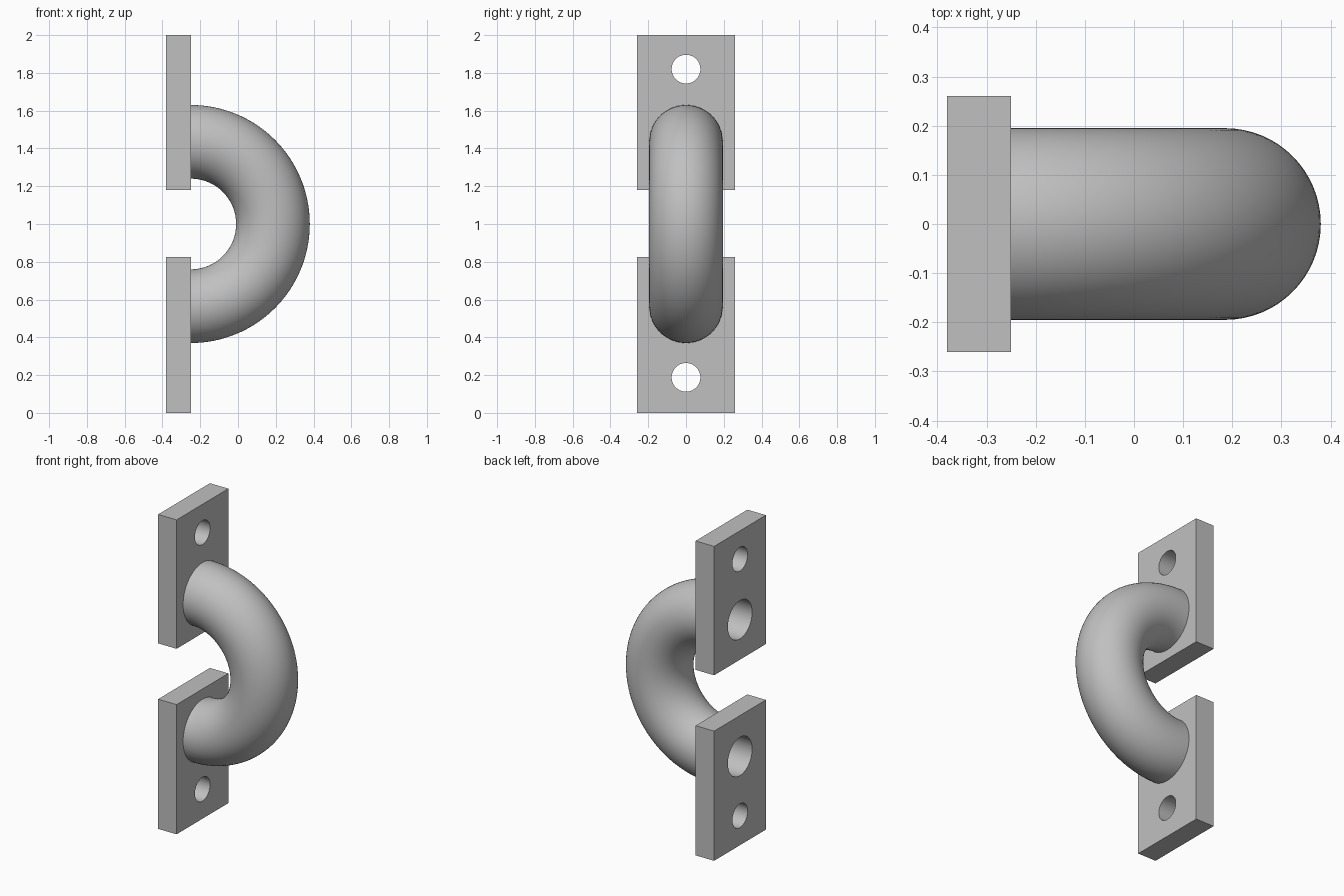
import bpy, bmesh, math
from mathutils import Vector

if "Cube" in bpy.data.objects:
    bpy.data.objects.remove(bpy.data.objects["Cube"])

BACK, FACE = -0.38, -0.25          # plate back and front planes (x)
BEND, TUBE, BORE = 0.435, 0.195, 0.122
SEG, STEPS = 64, 64

grey = bpy.data.materials.new("light grey metal")
grey.diffuse_color = (0.53, 0.53, 0.53, 1)
grey.use_nodes = True
grey.node_tree.nodes["Principled BSDF"].inputs["Base Color"].default_value = grey.diffuse_color


def finish(bm, name):
    me = bpy.data.meshes.new(name)
    bm.to_mesh(me)
    bm.free()
    ob = bpy.data.objects.new(name, me)
    bpy.context.collection.objects.link(ob)
    me.materials.append(grey)
    bpy.ops.object.select_all(action='DESELECT')
    ob.select_set(True)
    bpy.context.view_layer.objects.active = ob
    return ob


def sheet(bm, radius, outward):
    """Half torus surface swept about the y axis through (FACE, 0, 1)."""
    rings = []
    for i in range(STEPS + 1):
        a = -math.pi / 2 + math.pi * i / STEPS
        d = Vector((math.cos(a), 0, math.sin(a)))
        ring = []
        for j in range(SEG):
            t = 2 * math.pi * j / SEG
            p = Vector((FACE, 0, 1)) + d * (BEND + radius * math.cos(t))
            p.y = radius * math.sin(t)
            ring.append(bm.verts.new(p))
        rings.append(ring)
    for r0, r1 in zip(rings, rings[1:]):
        for j in range(SEG):
            k = (j + 1) % SEG
            f = [r0[j], r0[k], r1[k], r1[j]]
            bm.faces.new(f[::-1] if outward else f)


def cutter(name, z, radius):
    bpy.ops.mesh.primitive_cylinder_add(
        vertices=SEG, radius=radius, depth=0.4,
        location=((BACK + FACE) / 2, 0, z), rotation=(0, math.pi / 2, 0))
    ob = bpy.context.object
    ob.name = name
    return ob


def plate(name, z0, z1, holes):
    bm = bmesh.new()
    bmesh.ops.create_cube(bm, size=1)
    for v in bm.verts:
        v.co.x = FACE if v.co.x > 0 else BACK
        v.co.y *= 0.52
        v.co.z = z1 if v.co.z > 0 else z0
    ob = finish(bm, name)
    # cut the screw hole and the pipe bore
    for z, r in holes:
        c = cutter("hole_cutter", z, r)
        bpy.context.view_layer.objects.active = ob
        m = ob.modifiers.new("hole", 'BOOLEAN')
        m.operation, m.object, m.solver = 'DIFFERENCE', c, 'EXACT'
        bpy.ops.object.modifier_apply(modifier=m.name)
        bpy.data.objects.remove(c)
    bpy.ops.object.select_all(action='DESELECT')
    ob.select_set(True)
    bpy.ops.object.shade_smooth_by_angle(angle=math.radians(30))


# mounting plates
plate("lower_plate", 0, 0.825, [(0.188, 0.076), (1 - BEND, BORE)])
plate("upper_plate", 1.18, 2, [(1.82, 0.076), (1 + BEND, BORE)])

# hollow bent pipe between the plates
bm = bmesh.new()
sheet(bm, TUBE, True)
sheet(bm, BORE, False)
finish(bm, "bent_pipe")
bpy.ops.object.shade_smooth_by_angle(angle=math.radians(30))
